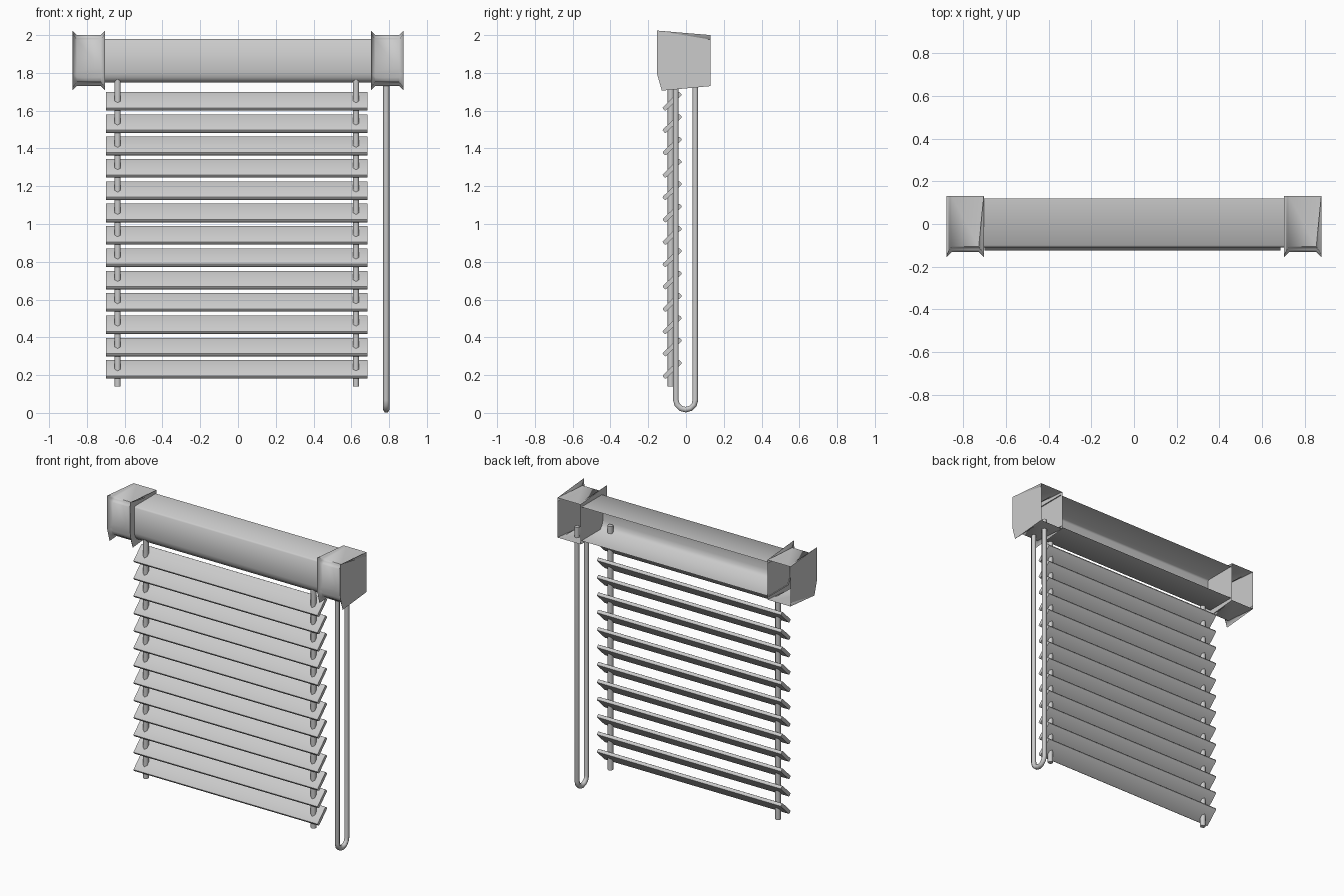
import bpy
import bmesh
import math
from mathutils import Matrix

cube = bpy.data.objects.get("Cube")
if cube:
    bpy.data.objects.remove(cube, do_unlink=True)

# Single material
grey = bpy.data.materials.new("plain grey")
grey.use_nodes = True
colour = (0.6, 0.6, 0.6, 1.0)
grey.diffuse_color = colour
grey.node_tree.nodes["Principled BSDF"].inputs["Base Color"].default_value = colour


def finish(obj, angle=40):
    """Assign the material and smooth the soft edges."""
    obj.data.materials.append(grey)
    bpy.ops.object.select_all(action='DESELECT')
    obj.select_set(True)
    bpy.context.view_layer.objects.active = obj
    bpy.ops.object.shade_smooth_by_angle(angle=math.radians(angle))
    return obj


def make(name, bm, angle=40):
    bmesh.ops.recalc_face_normals(bm, faces=bm.faces)
    mesh = bpy.data.meshes.new(name)
    bm.to_mesh(mesh)
    bm.free()
    obj = bpy.data.objects.new(name, mesh)
    bpy.context.collection.objects.link(obj)
    return finish(obj, angle)


def sweep_x(profile, x0, x1, closed):
    """Extrude a (y, z) profile along x; closed profiles get end faces."""
    bm = bmesh.new()
    a = [bm.verts.new((x0, y, z)) for y, z in profile]
    b = [bm.verts.new((x1, y, z)) for y, z in profile]
    n = len(profile)
    for i in range(n if closed else n - 1):
        j = (i + 1) % n
        bm.faces.new((a[i], a[j], b[j], b[i]))
    if closed:
        bm.faces.new(a)
        bm.faces.new(b[::-1])
    return bm


# Head rail: thin shell, open at the back
rail = [(0.12, 1.98), (-0.10, 1.98), (-0.11, 1.97), (-0.11, 1.80),
        (-0.103, 1.775), (-0.085, 1.75), (0.12, 1.75)]
make("head_rail", sweep_x(rail, -0.71, 0.71, False), 60)

# End caps: rounded shells, open at the back
cap = [(0.13, 2.0), (-0.13, 2.0), (-0.13, 1.80), (-0.11, 1.73), (0.13, 1.73)]
for name, x0, x1 in (("right_end_cap", -0.877, -0.703), ("left_end_cap", 0.703, 0.877)):
    bm = sweep_x(cap, x0, x1, True)
    back = [f for f in bm.faces if f.calc_center_median().y > 0.12]
    bmesh.ops.delete(bm, geom=back, context='FACES_ONLY')
    edges = [e for e in bm.edges if not e.is_boundary]
    bmesh.ops.bevel(bm, geom=edges, offset=0.024, segments=3, profile=0.5,
                    affect='EDGES', clamp_overlap=True)
    make(name, bm, 60)

# Tilted slats, low edge to the front
pitch = 0.1183
for i in range(13):
    bm = bmesh.new()
    bmesh.ops.create_cube(bm, size=1, matrix=Matrix.Diagonal((1.385, 0.124, 0.024, 1)))
    long_edges = [e for e in bm.edges
                  if abs(e.verts[0].co.x - e.verts[1].co.x) > 1]
    bmesh.ops.bevel(bm, geom=long_edges, offset=0.006, segments=2, profile=0.5,
                    affect='EDGES')
    place = Matrix.Translation((-0.007, -0.073, 0.23 + i * pitch))
    bm.transform(place @ Matrix.Rotation(math.radians(44), 4, 'X'))
    make(f"slat_{i + 1}", bm)

# Six-sided ladder cords through the slats
for name, x in (("right_ladder_cord", -0.637), ("left_ladder_cord", 0.625)):
    bm = bmesh.new()
    place = Matrix.Translation((x, -0.08, 0.97)) @ Matrix.Rotation(math.radians(60), 4, 'Z')
    bmesh.ops.create_cone(bm, cap_ends=True, segments=6, radius1=0.018,
                          radius2=0.018, depth=1.66, matrix=place)
    make(name, bm, 65)

# Looped pull cord under the left cap
r, cy, cz = 0.052, -0.002, 0.069
path = [(cy - r, 1.80)]
path += [(cy - r * math.cos(math.pi * k / 6), cz - r * math.sin(math.pi * k / 6))
         for k in range(7)]
path += [(cy + r, 1.80)]
curve = bpy.data.curves.new("pull_cord", 'CURVE')
curve.dimensions = '3D'
curve.bevel_depth = 0.017
curve.bevel_resolution = 1
curve.use_fill_caps = True
spline = curve.splines.new('POLY')
spline.points.add(len(path) - 1)
for point, (y, z) in zip(spline.points, path):
    point.co = (0.785, y, z, 1)
cord = bpy.data.objects.new("pull_cord", curve)
bpy.context.collection.objects.link(cord)
bpy.ops.object.select_all(action='DESELECT')
cord.select_set(True)
bpy.context.view_layer.objects.active = cord
bpy.ops.object.convert(target='MESH')
finish(bpy.context.view_layer.objects.active, 65)
